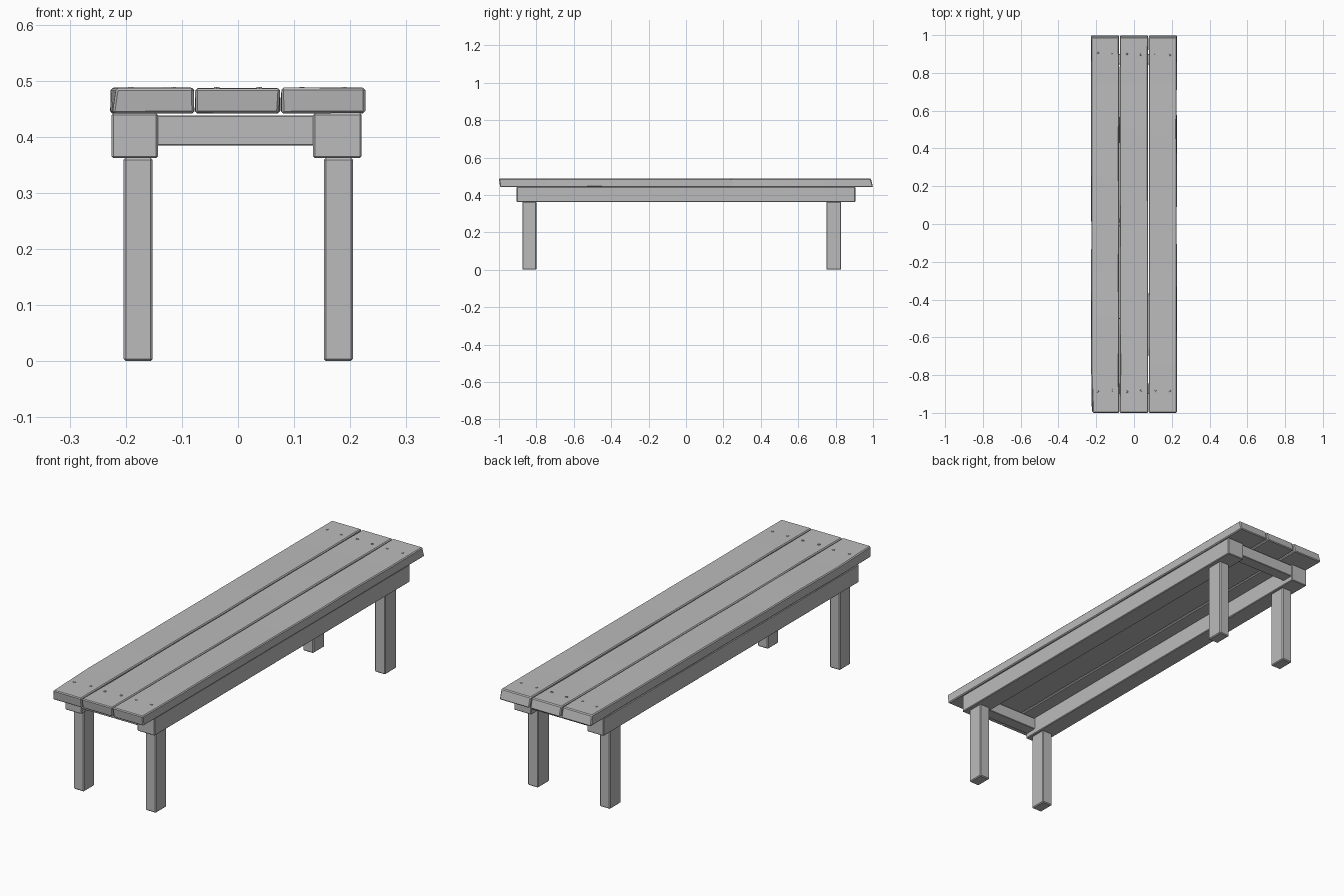
import bpy, bmesh, random
from mathutils import Vector

cube = bpy.data.objects.get("Cube")
if cube:
    bpy.data.objects.remove(cube, do_unlink=True)
rng = random.Random(4)

grey = bpy.data.materials.new("weathered_grey")
grey.use_nodes = True
colour = (0.5, 0.5, 0.5, 1)
grey.diffuse_color = colour
grey.node_tree.nodes["Principled BSDF"].inputs["Base Color"].default_value = colour


def finish(name, bm):
    mesh = bpy.data.meshes.new(name)
    bmesh.ops.recalc_face_normals(bm, faces=bm.faces)
    bm.to_mesh(mesh)
    bm.free()
    mesh.materials.append(grey)
    obj = bpy.data.objects.new(name, mesh)
    bpy.context.collection.objects.link(obj)
    return obj


def timber(name, x, y, z, bevel=0.003, cuts=0, wobble=0.0, shape=None):
    """Hewn beam between (min, max) ranges, optionally cut along y and made uneven."""
    bm = bmesh.new()
    bmesh.ops.create_cube(bm, size=1)
    for v in bm.verts:
        v.co = Vector([r[0] + (c + 0.5) * (r[1] - r[0]) for c, r in zip(v.co, (x, y, z))])
    if cuts:
        long_edges = [e for e in bm.edges if abs(e.verts[0].co.y - e.verts[1].co.y) > 0.01]
        bmesh.ops.subdivide_edges(bm, edges=long_edges, cuts=cuts)
    for v in bm.verts:
        v.co.x += rng.uniform(-wobble, wobble)
        v.co.z += rng.uniform(-wobble, wobble) / 2
        if shape:
            shape(v)
    obj = finish(name, bm)
    mod = obj.modifiers.new("worn_edges", "BEVEL")
    mod.width = bevel
    mod.segments = 1
    mod.limit_method = 'ANGLE'
    return obj


def plank_end(v):
    # Ends lean slightly, following the rough saw cuts
    if v.co.y < -0.95 and v.co.z < 0.46:
        v.co.y += 0.006
    if v.co.y > 0.95 and v.co.z > 0.46:
        v.co.y -= 0.012


def left_over_corner(v):
    plank_end(v)
    if v.co.y < -0.95 and v.co.x < -0.2:
        v.co.x += 0.010 if v.co.z > 0.46 else 0.004


# Seat planks
timber("seat_plank_right", (-0.227, -0.079), (-1, 1), (0.442, 0.487), 0.004, 7, 0.0015, left_over_corner)
timber("seat_plank_middle", (-0.075, 0.074), (-1, 1), (0.442, 0.486), 0.004, 7, 0.0015, plank_end)
timber("seat_plank_left", (0.078, 0.226), (-1, 1), (0.442, 0.487), 0.004, 7, 0.0015, plank_end)

# Long rails under the seat
timber("rail_right", (-0.225, -0.143), (-0.905, 0.905), (0.362, 0.442))
timber("rail_left", (0.134, 0.22), (-0.905, 0.905), (0.362, 0.442))

# Cross bars between the rails
for name, y in (("front", (-0.9, -0.845)), ("back", (0.845, 0.9))):
    timber("cross_bar_" + name, (-0.145, 0.136), y, (0.384, 0.438), 0.002)

# Legs
for end, y in (("front", (-0.875, -0.8)), ("back", (0.75, 0.83))):
    for side, x in (("right", (-0.204, -0.152)), ("left", (0.153, 0.205))):
        timber(end + "_leg_" + side, x, y, (0, 0.363), 0.004)

# Nail heads, two per plank at each end
for end, y in (("front", -0.885), ("back", 0.9)):
    bm = bmesh.new()
    for centre in (-0.153, 0, 0.152):
        for offset in (-0.038, 0.038):
            made = bmesh.ops.create_cone(bm, cap_ends=True, segments=6, radius1=0.007,
                                         radius2=0.005, depth=0.005)
            spot = Vector((centre + offset, y + rng.uniform(-0.005, 0.005), 0.4865))
            bmesh.ops.translate(bm, verts=made["verts"], vec=spot)
    finish("nails_" + end, bm)
